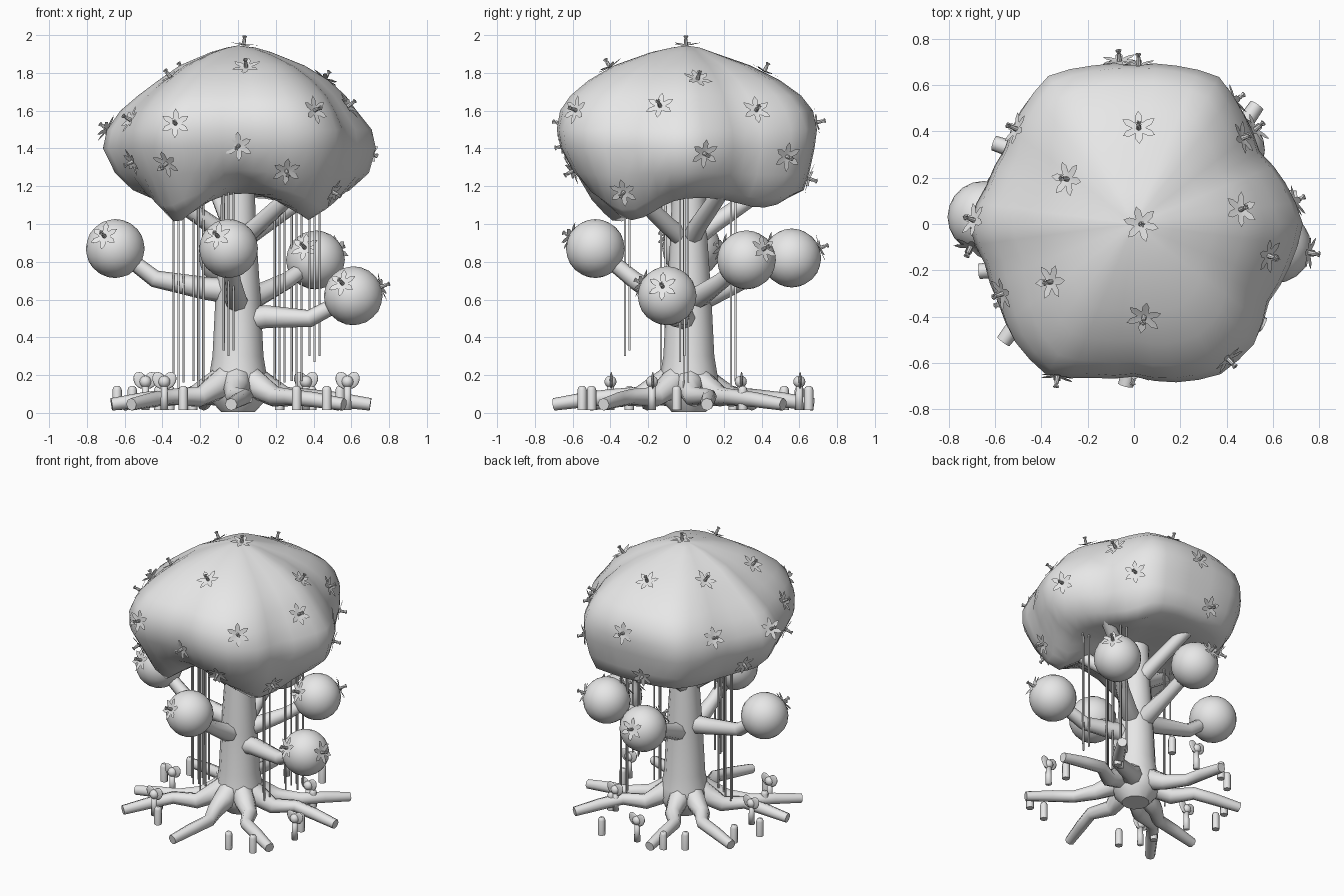
import bpy, bmesh, math
from math import sin, cos, radians, exp
from mathutils import Vector, Matrix

if "Cube" in bpy.data.objects:
    bpy.data.objects.remove(bpy.data.objects["Cube"])

grey = bpy.data.materials.new("plain_grey")
grey.use_nodes = True
grey.diffuse_color = (0.8, 0.8, 0.8, 1)
grey.node_tree.nodes["Principled BSDF"].inputs["Base Color"].default_value = (0.8, 0.8, 0.8, 1)


def link(name, data):
    obj = bpy.data.objects.new(name, data)
    bpy.context.collection.objects.link(obj)
    return obj


def mesh_from(name, bm, smooth=True):
    bmesh.ops.recalc_face_normals(bm, faces=bm.faces)
    mesh = bpy.data.meshes.new(name)
    bm.to_mesh(mesh)
    bm.free()
    mesh.polygons.foreach_set("use_smooth", [smooth] * len(mesh.polygons))
    mesh.materials.append(grey)
    return mesh


def tube(name, points, radii, resolution=2):
    """Tapered round tube along a bent path."""
    curve = bpy.data.curves.new(name, "CURVE")
    curve.dimensions = "3D"
    curve.bevel_depth = 1
    curve.bevel_resolution = resolution
    curve.use_fill_caps = True
    spline = curve.splines.new("POLY")
    spline.points.add(len(points) - 1)
    for p, co, r in zip(spline.points, points, radii):
        p.co = (*co, 1)
        p.radius = r
    curve.materials.append(grey)
    return link(name, curve)


def around(values, turn):
    """Smoothly blend values spaced evenly round a circle; turn runs 0 to 1."""
    t = turn * len(values)
    i = int(t)
    blend = (1 - cos((t - i) * math.pi)) / 2
    return values[i % len(values)] * (1 - blend) + values[(i + 1) % len(values)] * blend


# Canopy: uneven outline, with a separate dome profile on each of the four sides
OUTLINE = [.73, .68, .63, .68, .74, .71, .69, .71, .745, .7, .65, .66,
           .715, .67, .685, .735, .76, .69, .66, .71, .755, .745, .68, .7]
# Height, then share of the outline at the left, back, right and front
LEVELS = [(1.935, .12, .1, .08, .1), (1.91, .24, .2, .2, .27), (1.84, .48, .49, .43, .56),
          (1.76, .66, .72, .59, .76), (1.68, .78, .88, .74, .9), (1.6, .86, .97, .87, .98),
          (1.5, .97, 1, .97, 1), (1.4, 1, .98, 1, .965), (1.27, .95, .94, .91, .86),
          (1.18, .81, .9, .78, .75), (1.14, .66, .78, .65, .66), (1.15, .4, .5, .4, .4),
          (1.17, .18, .2, .18, .18)]
LOBES = [(-.32, -.36, .13), (.42, -.3, .13), (.38, .42, .06), (0, -.5, -.08)]
SEGMENTS = 48
bm = bmesh.new()
rings = []
for z, *shares in LEVELS:
    ring = []
    for i in range(SEGMENTS):
        turn = i / SEGMENTS
        r = around(OUTLINE, turn) * around(shares, turn)
        x, y = r * cos(turn * math.tau), r * sin(turn * math.tau)
        fade = min(1, max(0, (1.3 - z) / .14))
        drop = sum(d * exp(-((x - u) ** 2 + (y - v) ** 2) / .03) for u, v, d in LOBES)
        ring.append(bm.verts.new((x, y, z - drop * fade)))
    rings.append(ring)
for high, low in zip(rings, rings[1:]):
    for i in range(SEGMENTS):
        j = (i + 1) % SEGMENTS
        bm.faces.new((low[i], low[j], high[j], high[i]))
for ring, z in ((rings[0], 1.945), (rings[-1], 1.18)):
    tip = bm.verts.new((0, 0, z))
    for i in range(SEGMENTS):
        bm.faces.new((ring[i], ring[(i + 1) % SEGMENTS], tip))
canopy = link("canopy", mesh_from("canopy", bm))

# Trunk
tube("trunk", [(0, .015, z) for z in (.005, .06, .12, .2, .3, .6, .9, 1.25)],
     (.09, .14, .165, .152, .135, .12, .1, .085), 4)

# Roots: flare out of the trunk, kink sideways, then run along the ground
ROOTS = [(-38, .71), (9, .71), (44, .74), (105, .7), (150, .7), (197, .7), (222, .76), (267, .7)]
for k, (angle, length) in enumerate(ROOTS):
    side = 9 if k % 2 else -9
    path = []
    for part, turn, z in ((.07, 0, .2), (.22, 0, .13), (.36, 0, .085),
                          (.56, side, .085), (.76, side * .4, .07), (1, 0, .045)):
        a = radians(angle + turn)
        path.append((length * part * cos(a), length * part * sin(a), z))
    tube("root", path, (.075, .07, .053, .042, .04, .033))

# Limbs holding the canopy
for x, y in ((-.42, -.15), (.42, .2), (-.12, .42), (.32, -.3)):
    tube("upper_branch", [(0, .01, .9), (x * .35, y * .35, 1), (x, y, 1.19)], (.055, .048, .042))

# Foliage balls on bent side branches: centre, then branch start height and bend
BALLS = [((-.65, .03, .87), .64, (-.44, .02, .71)),
         ((-.05, -.48, .87), .58, (-.03, -.27, .7)),
         ((.41, .32, .81), .6, (.26, .19, .7)),
         ((.61, -.10, .62), .49, (.38, -.06, .5)),
         ((-.05, .56, .82), .6, (-.03, .3, .7))]
bm = bmesh.new()
bmesh.ops.create_icosphere(bm, subdivisions=3, radius=.156)
ball_mesh = mesh_from("foliage_ball", bm)
for centre, start, bend in BALLS:
    link("foliage_ball", ball_mesh).location = centre
    first = (bend[0] * .4, bend[1] * .4, start + .02)
    tube("side_branch", [(0, .01, start), first, bend, centre], (.07, .06, .046, .038))

# Flower: six pointed petals and a flared central tube
bm = bmesh.new()
heart = bm.verts.new((0, 0, 0))
rim = []
for i in range(24):
    r = (.03, .058, .08, .058)[i % 4]
    a = i * math.tau / 24
    rim.append(bm.verts.new((r * cos(a), r * sin(a), r * .14)))
for i in range(24):
    bm.faces.new((heart, rim[i], rim[(i + 1) % 24]))
bmesh.ops.create_cone(bm, cap_ends=True, segments=8, radius1=.011, radius2=.009, depth=.035,
                      matrix=Matrix.Translation((0, 0, .0175)))
for i in range(5):
    spread = Matrix.Rotation(i * math.tau / 5, 4, "Z") @ Matrix.Rotation(.45, 4, "Y")
    bmesh.ops.create_cone(bm, cap_ends=True, segments=5, radius1=.004, radius2=.005, depth=.025,
                          matrix=Matrix.Translation((0, 0, .032)) @ spread
                          @ Matrix.Translation((0, 0, .01)))
flower_mesh = mesh_from("flower", bm, False)


def flower(point, normal):
    obj = link("flower", flower_mesh)
    obj.rotation_mode = "QUATERNION"
    obj.rotation_quaternion = normal.to_track_quat("Z", "Y")
    obj.location = point + normal * .003


# Flowers scattered over the canopy, snapped to its surface
SPOTS = [(.03, 0, 1.95), (.02, .43, 1.84), (-.32, .2, 1.86), (.48, .07, 1.8), (-.36, -.25, 1.78),
         (.04, -.42, 1.86), (.59, -.14, 1.63), (.55, .4, 1.65), (.74, .12, 1.36), (.5, -.33, 1.17),
         (.45, -.63, 1.63), (-.33, -.65, 1.53), (0, -.66, 1.41), (.26, -.62, 1.27),
         (-.39, -.6, 1.31), (-.62, -.36, 1.3), (-.62, -.32, 1.58), (-.73, .03, 1.53),
         (.02, .7, 1.54), (-.53, .42, 1.55), (-.1, .62, 1.25), (.46, .55, 1.35), (-.65, .2, 1.25)]
bpy.context.view_layer.update()
for spot in SPOTS:
    found, point, normal, _ = canopy.closest_point_on_mesh(Vector(spot))
    if found:
        flower(point, normal.normalized())

# Ball flowers: one toward the front left, and one outward on the right and back balls
for centre, _, _ in BALLS:
    facing = [Vector((-.35, -.8, .4))]
    if centre[0] > -.1 and centre[1] > -.2:
        facing.append(Vector((centre[0], centre[1], .2)))
    for direction in facing:
        normal = direction.normalized()
        flower(Vector(centre) + normal * .15, normal)

# Hanging vines in groups of three
for x, y, bottom in ((-.315, -.05, .13), (-.21, -.12, .14), (-.05, -.31, .3),
                     (.22, 0, .13), (.31, .25, .14), (.405, -.02, .27)):
    for k in (-1, 0, 1):
        vx, vy = x + k * .026, y + (.012 if k else -.012)
        tube("vine", [(vx, vy, 1.17), (vx, vy, bottom + abs(k) * .03)], (.006, .006), 1)

# Round-topped stumps on the ground
for x, y in ((-.64, .07), (-.56, .25), (-.29, -.5), (-.24, .6), (-.42, -.3), (.22, .65),
             (.31, -.55), (.39, .3), (.47, -.5), (.54, -.05), (-.36, .52)):
    tube("stump", [(x, y, z) for z in (.015, .12, .135, .142)], (.025, .025, .02, .01))

# Sprouts: a stalk with a bud in front of a thin two-lobed leaf
bm = bmesh.new()
bmesh.ops.create_uvsphere(bm, u_segments=12, v_segments=8, radius=.032,
                          matrix=Matrix.Translation((0, 0, .165)))
for sx in (-1, 1):
    bmesh.ops.create_uvsphere(bm, u_segments=12, v_segments=8, radius=1,
                              matrix=Matrix.Translation((sx * .026, .004, .172))
                              @ Matrix.Rotation(sx * .5, 4, "Y")
                              @ Matrix.Diagonal((.035, .008, .047, 1)))
bmesh.ops.create_cone(bm, cap_ends=True, segments=10, radius1=.022, radius2=.018, depth=.13,
                      matrix=Matrix.Translation((0, 0, .08)))
sprout_mesh = mesh_from("sprout", bm)
for x, y in ((-.03, .6), (-.49, -.05), (-.39, -.4), (.36, .29), (.58, -.18)):
    link("sprout", sprout_mesh).location = (x, y, 0)
